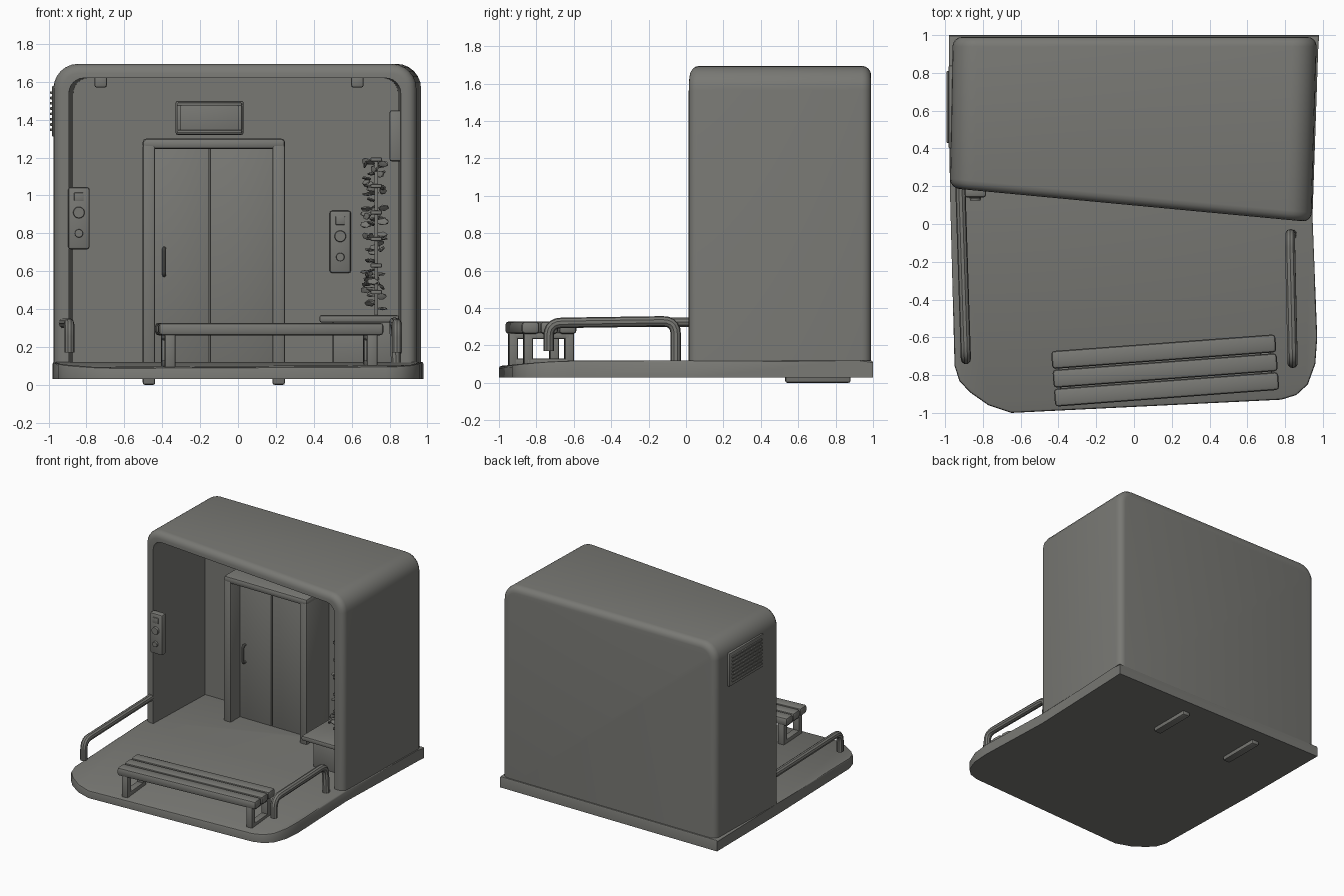
import bpy, bmesh, math, random
from mathutils import Vector, Matrix

if "Cube" in bpy.data.objects:
    bpy.data.objects.remove(bpy.data.objects["Cube"])
random.seed(4)

grey = bpy.data.materials.new("warm grey")
grey.use_nodes = True
GREY = (0.19, 0.19, 0.175, 1)
grey.diffuse_color = GREY
grey.node_tree.nodes["Principled BSDF"].inputs["Base Color"].default_value = GREY


def smooth(ob):
    bpy.ops.object.select_all(action="DESELECT")
    ob.select_set(True)
    bpy.context.view_layer.objects.active = ob
    bpy.ops.object.shade_smooth_by_angle(angle=math.radians(35))


def finish(name, bm, matrix=None):
    bmesh.ops.recalc_face_normals(bm, faces=bm.faces)
    me = bpy.data.meshes.new(name)
    if matrix:
        bm.transform(matrix)
    bm.to_mesh(me)
    bm.free()
    ob = bpy.data.objects.new(name, me)
    bpy.context.collection.objects.link(ob)
    me.materials.append(grey)
    smooth(ob)
    return ob


def add_box(bm, lo, hi):
    lo, hi = Vector(lo), Vector(hi)
    size = hi - lo
    m = Matrix.Translation((lo + hi) / 2) @ Matrix.Diagonal((*size, 1))
    return bmesh.ops.create_cube(bm, size=1, matrix=m)["verts"]


def box(name, lo, hi, bevel=0.0, matrix=None):
    bm = bmesh.new()
    add_box(bm, lo, hi)
    if bevel:
        bmesh.ops.bevel(bm, geom=bm.edges[:], offset=bevel, segments=2,
                        profile=0.5, affect="EDGES")
    return finish(name, bm, matrix)


def prism(name, outline, z0, z1, bevel=0.0):
    bm = bmesh.new()
    face = bm.faces.new([bm.verts.new((x, y, z0)) for x, y in outline])
    ext = bmesh.ops.extrude_face_region(bm, geom=[face])["geom"]
    top = [v for v in ext if isinstance(v, bmesh.types.BMVert)]
    for v in top:
        # the slab thins slightly towards the front
        v.co.z = z1 - 0.1 * max(0, -0.7 - v.co.y)
    if bevel:
        edges = [e for e in bm.edges if all(v in top for v in e.verts)]
        bmesh.ops.bevel(bm, geom=edges, offset=bevel, segments=2,
                        profile=0.5, affect="EDGES")
    return finish(name, bm)


def tube(name, points, r, bend=0.07):
    pts = [Vector(p) for p in points]
    path = [pts[0]]
    for a, b, c in zip(pts, pts[1:], pts[2:]):
        p, q = b + (a - b).normalized() * bend, b + (c - b).normalized() * bend
        for i in range(6):
            t = i / 5
            path.append(p * (1 - t) ** 2 + b * 2 * t * (1 - t) + q * t * t)
    path.append(pts[-1])
    cu = bpy.data.curves.new(name, "CURVE")
    cu.dimensions, cu.bevel_depth = "3D", r
    cu.bevel_resolution, cu.use_fill_caps = 3, True
    sp = cu.splines.new("POLY")
    sp.points.add(len(path) - 1)
    for s, p in zip(sp.points, path):
        s.co = (*p, 1)
    ob = bpy.data.objects.new(name, cu)
    bpy.context.collection.objects.link(ob)
    cu.materials.append(grey)
    bpy.ops.object.select_all(action="DESELECT")
    ob.select_set(True)
    bpy.context.view_layer.objects.active = ob
    bpy.ops.object.convert(target="MESH")
    smooth(bpy.context.view_layer.objects.active)


def arch_block(name, plan, z0, z1, radius, rim=0.0):
    """Block with rounded upper side edges and optional rounded end rims."""
    bm = bmesh.new()
    rows = [[bm.verts.new((x, y, z)) for x, y in plan] for z in (z0, z1)]
    bm.faces.new(rows[0])
    bm.faces.new(rows[1])
    for i in range(4):
        j = (i + 1) % 4
        bm.faces.new((rows[0][i], rows[0][j], rows[1][j], rows[1][i]))
    bmesh.ops.recalc_face_normals(bm, faces=bm.faces)
    sides = [e for e in bm.edges if all(v.co.z > z1 - 0.01 for v in e.verts)
             and abs(e.verts[0].co.y - e.verts[1].co.y) > 0.3]
    bmesh.ops.bevel(bm, geom=sides, offset=radius, segments=6, profile=0.5, affect="EDGES")
    bm.normal_update()
    if rim:
        ends = {e for f in bm.faces if abs(f.normal.y) > 0.9 for e in f.edges
                if any(v.co.z > z0 + 0.05 for v in e.verts)}
        bmesh.ops.bevel(bm, geom=list(ends), offset=rim, segments=4,
                        profile=0.5, affect="EDGES")
    return finish(name, bm)


# Floor slab with rounded front corners
prism("floor_slab", [(-0.98, 1), (-0.975, 0.2), (-0.95, -0.75), (-0.925, -0.83),
                     (-0.87, -0.89), (-0.77, -0.96), (-0.65, -1), (0.78, -0.93),
                     (0.86, -0.905), (0.92, -0.85), (0.96, -0.74), (0.97, -0.6),
                     (0.945, 0.04), (0.975, 0.92), (0.98, 1)], 0.03, 0.12, 0.012)

# Shelter shell, hollowed from the front
shell = arch_block("shelter_shell", [(-0.975, 0.19), (0.94, 0.01), (0.968, 0.99),
                                     (-0.96, 0.99)], 0.04, 1.695, 0.13, 0.05)
cutter = arch_block("cavity_cutter", [(-0.91, -0.3), (0.865, -0.3), (0.845, 0.82),
                                      (-0.87, 0.82)], 0.06, 1.62, 0.08)
mod = shell.modifiers.new("cavity", "BOOLEAN")
mod.object, mod.operation, mod.solver = cutter, "DIFFERENCE", "EXACT"
bpy.context.view_layer.objects.active = shell
bpy.ops.object.modifier_apply(modifier="cavity")
bpy.data.objects.remove(cutter)
smooth(shell)

# Sliding doors in a deep frame
tube_z = 1.27
for side, x in (("right", -0.47), ("left", 0.215)):
    box(f"door_jamb_{side}", (x - 0.033, 0.53, 0), (x + 0.033, 0.88, tube_z), 0.012)
box("door_lintel", (-0.503, 0.53, 1.245), (0.248, 0.88, 1.3), 0.018)
box("door_leaf_right", (-0.45, 0.65, 0.1), (-0.155, 0.7, 1.26), 0.004)
box("door_leaf_left", (-0.147, 0.65, 0.1), (0.2, 0.7, 1.26), 0.004)
box("door_backing", (-0.45, 0.68, 0.1), (0.2, 0.84, 1.26))
tube("door_handle", [(-0.39, 0.66, 0.58), (-0.39, 0.62, 0.58),
                     (-0.39, 0.62, 0.72), (-0.39, 0.66, 0.72)], 0.01, 0.015)

# Display box above the door: frame bars around a screen
box("display_body", (-0.33, 0.75, 1.32), (0.03, 0.84, 1.5), 0.012)
for n, lo, hi in (("top", (-0.32, 1.475), (0.02, 1.49)), ("bottom", (-0.32, 1.33), (0.02, 1.345)),
                  ("right", (-0.32, 1.345), (-0.3, 1.475)), ("left", (0, 1.345), (0.02, 1.475))):
    box(f"display_frame_{n}", (lo[0], 0.735, lo[1]), (hi[0], 0.76, hi[1]), 0.004)

# Control panels with buttons
for side, x, y, z in (("right", -0.84, 0.14, 0.88), ("left", 0.54, 0.79, 0.755)):
    box(f"control_panel_{side}", (x - 0.057, y, z - 0.165), (x + 0.057, y + 0.06, z + 0.165), 0.015)
    box(f"panel_display_{side}", (x - 0.025, y - 0.008, z + 0.09), (x + 0.025, y + 0.01, z + 0.135), 0.004)
    for k, (dz, r) in enumerate(((0.03, 0.033), (-0.08, 0.024))):
        bm = bmesh.new()
        m = Matrix.Translation((x, y, z + dz)) @ Matrix.Rotation(math.pi / 2, 4, "X")
        bmesh.ops.create_cone(bm, cap_ends=True, segments=20, radius1=r, radius2=r * 0.85,
                              depth=0.03, matrix=m)
        finish(f"panel_button_{side}_{k + 1}", bm)

# Ceiling fittings and wall notice
for side, x in (("right", -0.725), ("left", 0.63)):
    box(f"ceiling_fitting_{side}", (x - 0.033, 0.35, 1.57), (x + 0.033, 0.42, 1.64), 0.012)
box("wall_notice", (0.8, 0.25, 1.18), (0.87, 0.62, 1.45), 0.012)

# Vent on the outer right wall
box("vent_frame", (-0.982, 0.4, 1.31), (-0.95, 0.84, 1.58), 0.008)
for i in range(8):
    z = 1.34 + i * 0.028
    box(f"vent_slat_{i + 1}", (-0.992, 0.43, z), (-0.97, 0.81, z + 0.014), 0.003)

# Front bench, turned slightly
turn = Matrix.Translation((0.165, -0.775, 0)) @ Matrix.Rotation(0.075, 4, "Z")
for i in range(3):
    y = -0.148 + i * 0.1
    box(f"bench_slat_{i + 1}", (-0.595, y, 0.262), (0.595, y + 0.095, 0.328), 0.018, turn)
for side, x in (("right", -0.535), ("left", 0.535)):
    for end, y in (("front", -0.11), ("back", 0.11)):
        box(f"bench_leg_{side}_{end}", (x - 0.028, y - 0.025, 0.08), (x + 0.028, y + 0.025, 0.28), 0.01, turn)
    box(f"bench_foot_{side}", (x - 0.028, -0.12, 0.09), (x + 0.028, 0.12, 0.13), 0.008, turn)
    box(f"bench_brace_{side}", (x - 0.028, -0.13, 0.235), (x + 0.028, 0.13, 0.27), 0.008, turn)

# Handrails
tube("handrail_right", [(-0.92, 0.22, 0.325), (-0.89, -0.715, 0.325), (-0.89, -0.715, 0.17)], 0.027)
tube("handrail_left", [(0.835, -0.055, 0.11), (0.825, -0.055, 0.33),
                       (0.84, -0.735, 0.32), (0.84, -0.735, 0.17)], 0.028)

# Planter with climbing plant on a trellis
box("planter_body", (0.5, 0.25, 0.1), (0.85, 0.62, 0.34), 0.012)
box("planter_rim", (0.43, 0.2, 0.33), (0.85, 0.66, 0.368), 0.01)
for i in range(4):
    y = 0.24 + i * 0.12
    box(f"trellis_post_{i + 1}", (0.72, y, 0.35), (0.74, y + 0.02, 1.2), 0.004)
for i in range(6):
    z = 0.48 + i * 0.14
    box(f"trellis_bar_{i + 1}", (0.7, 0.22, z), (0.76, 0.64, z + 0.02), 0.004)
bm = bmesh.new()
for i in range(70):
    at = (random.uniform(0.67, 0.77), random.uniform(0.22, 0.64), random.uniform(0.4, 1.19))
    spin = Matrix.Rotation(random.uniform(0, 6), 4, "Z") @ Matrix.Rotation(random.uniform(0, 3), 4, "X")
    bmesh.ops.create_icosphere(bm, subdivisions=1, radius=0.035,
                               matrix=Matrix.Translation(at) @ spin @ Matrix.Diagonal((1, 0.6, 0.25, 1)))
finish("plant_leaves", bm)
